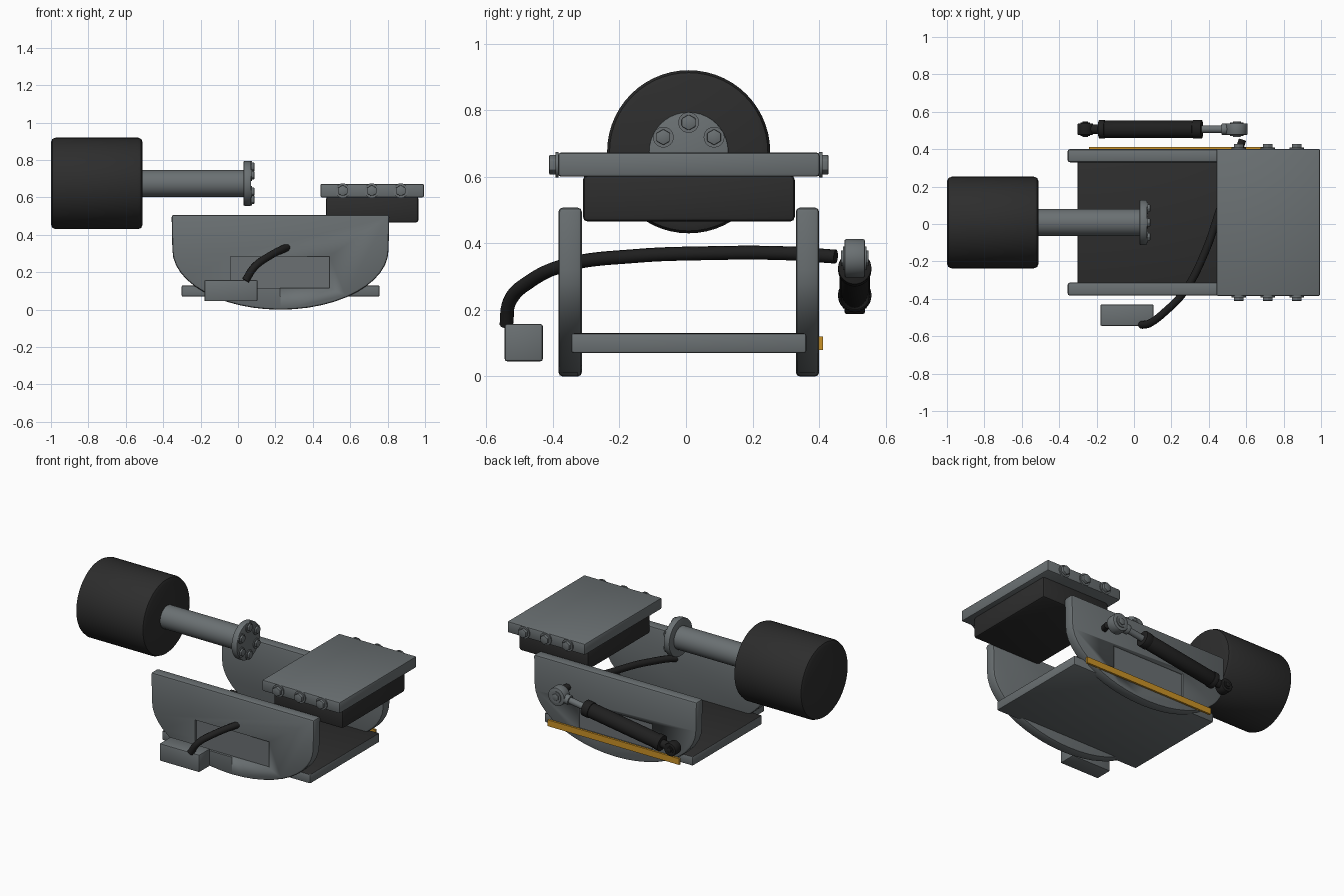
import bpy
import bmesh
from math import sin, cos, pi
from mathutils import Vector

cube = bpy.data.objects.get("Cube")
if cube:
    bpy.data.objects.remove(cube, do_unlink=True)


def material(name, color):
    m = bpy.data.materials.new(name)
    m.use_nodes = True
    m.diffuse_color = (*color, 1)
    m.node_tree.nodes["Principled BSDF"].inputs["Base Color"].default_value = (*color, 1)
    return m


STEEL = material("steel grey", (0.145, 0.163, 0.17))
RUBBER = material("rubber black", (0.026, 0.026, 0.026))
HOSE = material("hose black", (0.014, 0.014, 0.014))
AMBER = material("amber", (0.6, 0.29, 0.02))


def finish(name, bm, mat, bevel=0.0, segments=2):
    """Turn a bmesh into a bevelled object with sharp edges kept."""
    bmesh.ops.recalc_face_normals(bm, faces=bm.faces)
    mesh = bpy.data.meshes.new(name)
    bm.to_mesh(mesh)
    bm.free()
    mesh.materials.append(mat)
    ob = bpy.data.objects.new(name, mesh)
    bpy.context.collection.objects.link(ob)
    bpy.ops.object.select_all(action="DESELECT")
    bpy.context.view_layer.objects.active = ob
    ob.select_set(True)
    if bevel:
        mod = ob.modifiers.new("Bevel", "BEVEL")
        mod.width, mod.segments = bevel, segments
        mod.limit_method, mod.angle_limit = "ANGLE", 0.6
        bpy.ops.object.modifier_apply(modifier="Bevel")
    bpy.ops.object.shade_smooth_by_angle(angle=0.6)
    return ob


def box(name, lo, hi, mat, bevel=0.0):
    lo, hi = Vector(lo), Vector(hi)
    bm = bmesh.new()
    bmesh.ops.create_cube(bm, size=1)
    bmesh.ops.scale(bm, vec=hi - lo, verts=bm.verts)
    bmesh.ops.translate(bm, vec=(lo + hi) / 2, verts=bm.verts)
    return finish(name, bm, mat, bevel)


def rod(name, start, end, radius, mat, bevel=0.0, sides=40):
    start, end = Vector(start), Vector(end)
    axis = end - start
    bm = bmesh.new()
    bmesh.ops.create_cone(bm, cap_ends=True, segments=sides, radius1=radius,
                          radius2=radius, depth=axis.length)
    turn = axis.to_track_quat("Z", "Y").to_matrix()
    bmesh.ops.rotate(bm, cent=(0, 0, 0), matrix=turn, verts=bm.verts)
    bmesh.ops.translate(bm, vec=(start + end) / 2, verts=bm.verts)
    return finish(name, bm, mat, bevel)


def bolt(name, point, direction, radius, height, washer=True):
    p, d = Vector(point), Vector(direction)
    if washer:
        rod(name + "_washer", p, p + d * height * 0.35, radius * 1.3, STEEL, sides=24)
    rod(name + "_head", p, p + d * height, radius, STEEL, 0.003, sides=6)


# Roller with shaft and bolted flange
CY, CZ = 0.008, 0.675
rod("roller", (-1, CY, CZ), (-0.51, CY, CZ), 0.245, RUBBER, 0.025, 56)
rod("roller_shaft", (-0.52, CY, CZ), (0.04, CY, CZ), 0.073, STEEL)
rod("shaft_flange", (0.03, CY, CZ), (0.07, CY, CZ), 0.12, STEEL, 0.005)
for i in range(6):
    a = pi / 2 + i * pi / 3
    bolt("flange_bolt", (0.07, CY + 0.088 * cos(a), CZ + 0.088 * sin(a)),
         (1, 0, 0), 0.024, 0.017)

# Bolted top plate with its rubber pad
box("top_plate", (0.44, -0.385, 0.6), (0.995, 0.402, 0.673), STEEL, 0.01)
box("rubber_pad", (0.47, -0.31, 0.465), (0.965, 0.327, 0.605), RUBBER, 0.015)
for x in (0.56, 0.715, 0.87):
    bolt("front_plate_bolt", (x, -0.383, 0.636), (0, -1, 0), 0.03, 0.028)
    bolt("back_plate_bolt", (x, 0.4, 0.636), (0, 1, 0), 0.03, 0.028)

# Trough: two curved side plates with a shallow recess on the outer face
MID, HALF, TOP, DROP = 0.227, 0.578, 0.507, 0.32


def side_plate(name, y0, y1, recess):
    outline = [(MID - HALF - 0.004, TOP)]
    for i in range(25):
        a = pi + pi * i / 24
        outline.append((MID + HALF * cos(a), DROP + DROP * sin(a)))
    outline.append((MID + HALF + 0.004, TOP))
    bm = bmesh.new()
    face = bm.faces.new([bm.verts.new((x, y0, z)) for x, z in outline])
    new = bmesh.ops.extrude_face_region(bm, geom=[face])["geom"]
    bmesh.ops.translate(bm, vec=(0, y1 - y0, 0),
                        verts=[v for v in new if isinstance(v, bmesh.types.BMVert)])
    plate = finish(name, bm, STEEL, 0.012)
    cutter = box(name + "_cutter", (-0.04, recess - 0.015, 0.115),
                 (0.49, recess + 0.015, 0.285), STEEL)
    cutter.hide_render = True
    mod = plate.modifiers.new("Recess", "BOOLEAN")
    mod.operation, mod.object = "DIFFERENCE", cutter
    bpy.context.view_layer.objects.active = plate
    bpy.ops.object.modifier_apply(modifier="Recess")
    bpy.data.objects.remove(cutter, do_unlink=True)


side_plate("front_side_plate", -0.383, -0.313, -0.383)
side_plate("back_side_plate", 0.33, 0.4, 0.4)

# Trough floor, lined dark on top
floor = box("trough_floor", (-0.302, -0.345, 0.07), (0.757, 0.362, 0.13), STEEL, 0.008)
floor.data.materials.append(RUBBER)
for p in floor.data.polygons:
    if p.normal.z > 0.9:
        p.material_index = 1

box("amber_strip", (-0.24, 0.398, 0.08), (0.7, 0.412, 0.12), AMBER)
box("hose_box", (-0.18, -0.545, 0.045), (0.105, -0.43, 0.158), STEEL, 0.008)

# Hose from the box through both side plates
path = [(0.04, -0.54, 0.155), (0.085, -0.53, 0.225), (0.165, -0.47, 0.285),
        (0.27, -0.36, 0.335), (0.38, -0.15, 0.362), (0.45, 0.05, 0.37),
        (0.53, 0.3, 0.37), (0.58, 0.45, 0.36)]
curve = bpy.data.curves.new("hose", "CURVE")
curve.dimensions = "3D"
curve.bevel_depth, curve.bevel_resolution = 0.021, 3
curve.use_fill_caps = True
spline = curve.splines.new("BEZIER")
spline.bezier_points.add(len(path) - 1)
for point, co in zip(spline.bezier_points, path):
    point.co = co
    point.handle_left_type = point.handle_right_type = "AUTO"
curve.materials.append(HOSE)
bpy.context.collection.objects.link(bpy.data.objects.new("hose", curve))

# Tilted hydraulic cylinder behind the back plate
low, high = Vector((-0.26, 0.507, 0.23)), Vector((0.55, 0.507, 0.355))


def along(t):
    return low.lerp(high, t)


OUT = Vector((0, 1, 0))
rod("cylinder_barrel", along(0.09), along(0.765), 0.046, HOSE, 0.008)
rod("barrel_end_collar", along(0.09), along(0.13), 0.05, HOSE, 0.004)
rod("barrel_gland", along(0.71), along(0.77), 0.05, HOSE, 0.004)
rod("barrel_neck", along(0.02), along(0.1), 0.026, HOSE)
rod("piston_rod", along(0.75), along(0.96), 0.02, STEEL)
rod("rod_collar", along(0.9), along(0.94), 0.03, STEEL, 0.003)
for name, centre, radius, mat in (("barrel_eye", low, 0.042, HOSE),
                                  ("rod_eye", high, 0.058, STEEL)):
    rod(name, centre - OUT * 0.031, centre + OUT * 0.031, radius, mat, 0.006)
    rod(name + "_bush", centre - OUT * 0.036, centre + OUT * 0.036, radius * 0.62, mat)
    rod(name + "_pin", centre - OUT * 0.042, centre + OUT * 0.042, radius * 0.42,
        mat, 0.003, 6)
